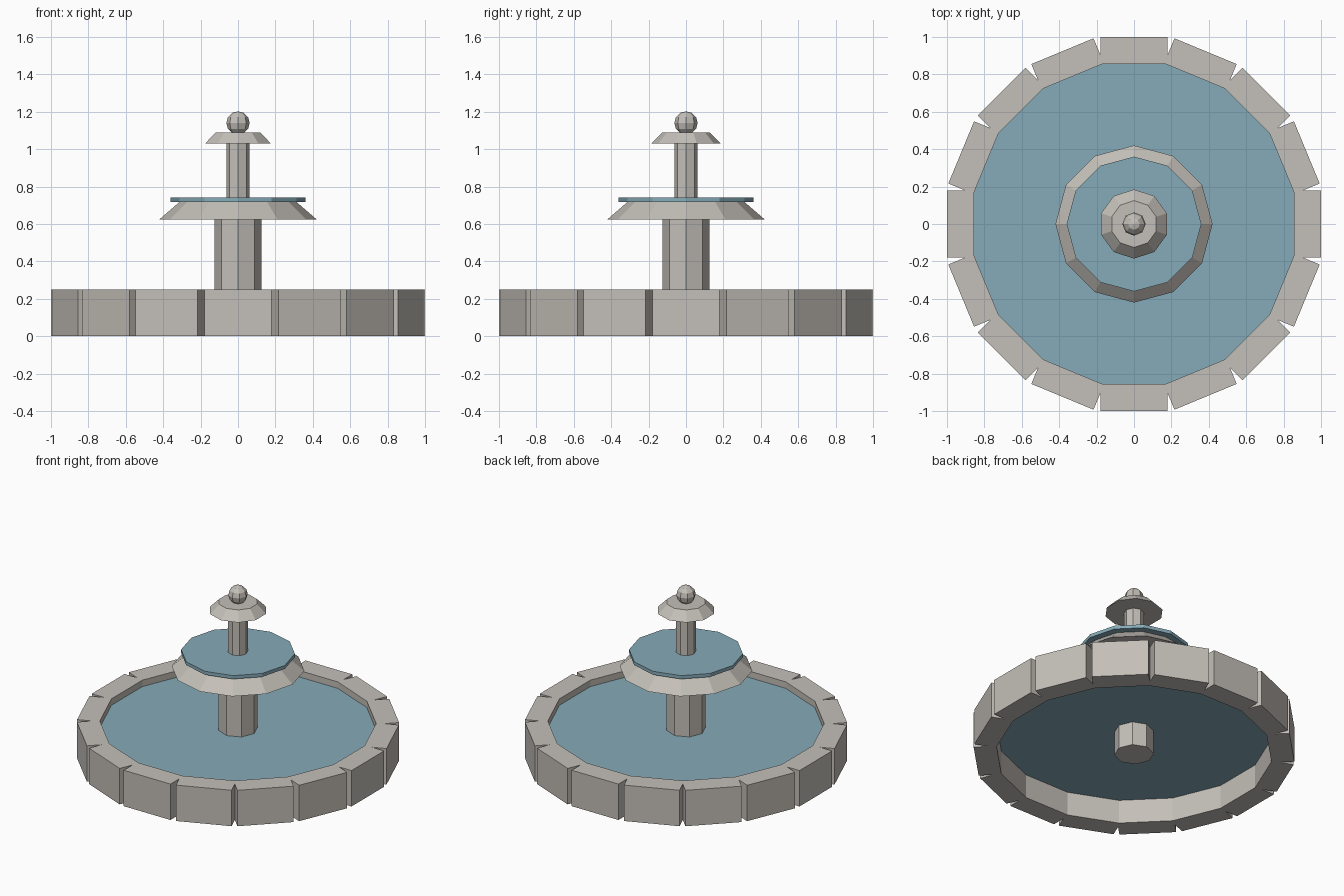
import bpy
import bmesh
from math import pi, cos, sin, tau
from mathutils import Matrix

cube = bpy.data.objects.get("Cube")
if cube:
    bpy.data.objects.remove(cube, do_unlink=True)


def make_material(name, rgb):
    mat = bpy.data.materials.new(name)
    mat.use_nodes = True
    colour = (*rgb, 1)
    mat.diffuse_color = colour
    mat.node_tree.nodes["Principled BSDF"].inputs["Base Color"].default_value = colour
    return mat


stone = make_material("pale stone", (0.55, 0.52, 0.48))
water = make_material("blue water", (0.24, 0.41, 0.48))


def finish(name, bm, mat):
    bmesh.ops.recalc_face_normals(bm, faces=bm.faces)
    mesh = bpy.data.meshes.new(name)
    bm.to_mesh(mesh)
    bm.free()
    mesh.materials.append(mat)
    obj = bpy.data.objects.new(name, mesh)
    bpy.context.collection.objects.link(obj)
    return obj


def frustum(name, sides, r_low, r_high, z_low, z_high, mat, turn=0.0):
    """Faceted solid with one corner pointing along +y, before turning."""
    bm = bmesh.new()
    rings = []
    for r, z in ((r_low, z_low), (r_high, z_high)):
        angles = [pi / 2 + turn + tau * i / sides for i in range(sides)]
        rings.append([bm.verts.new((r * cos(a), r * sin(a), z)) for a in angles])
        bm.faces.new(rings[-1])
    low, high = rings
    for i in range(sides):
        j = (i + 1) % sides
        bm.faces.new((low[i], low[j], high[j], high[i]))
    return finish(name, bm, mat)


# Basin wall: a ring of straight blocks whose inner ends overlap
BLOCKS = 16
INNER, OUTER, WIDTH, HEIGHT = 0.855, 1.0, 0.36, 0.25
for i in range(BLOCKS):
    bm = bmesh.new()
    place = (Matrix.Rotation(tau * i / BLOCKS, 4, 'Z')
             @ Matrix.Translation(((INNER + OUTER) / 2, 0, HEIGHT / 2))
             @ Matrix.Diagonal((OUTER - INNER, WIDTH, HEIGHT, 1)))
    bmesh.ops.create_cube(bm, size=1, matrix=place)
    finish(f"basin_block_{i + 1}", bm, stone)

# Basin water, its edge hidden inside the blocks
frustum("basin_water", BLOCKS, 0.89, 0.89, 0.165, 0.205, water, pi / BLOCKS)

# Columns and tiers
frustum("lower_column", 8, 0.125, 0.125, 0, 0.63, stone)
frustum("lower_dish", 12, 0.42, 0.31, 0.625, 0.72, stone)
frustum("dish_water", 12, 0.36, 0.36, 0.718, 0.742, water)
frustum("upper_column", 8, 0.0625, 0.0625, 0.73, 1.04, stone)
frustum("upper_dish", 10, 0.185, 0.125, 1.03, 1.09, stone)

# Finial ball
bm = bmesh.new()
bmesh.ops.create_uvsphere(bm, u_segments=8, v_segments=6, radius=0.0625,
                          matrix=Matrix.Translation((0, 0, 1.14)))
finish("finial_ball", bm, stone)
